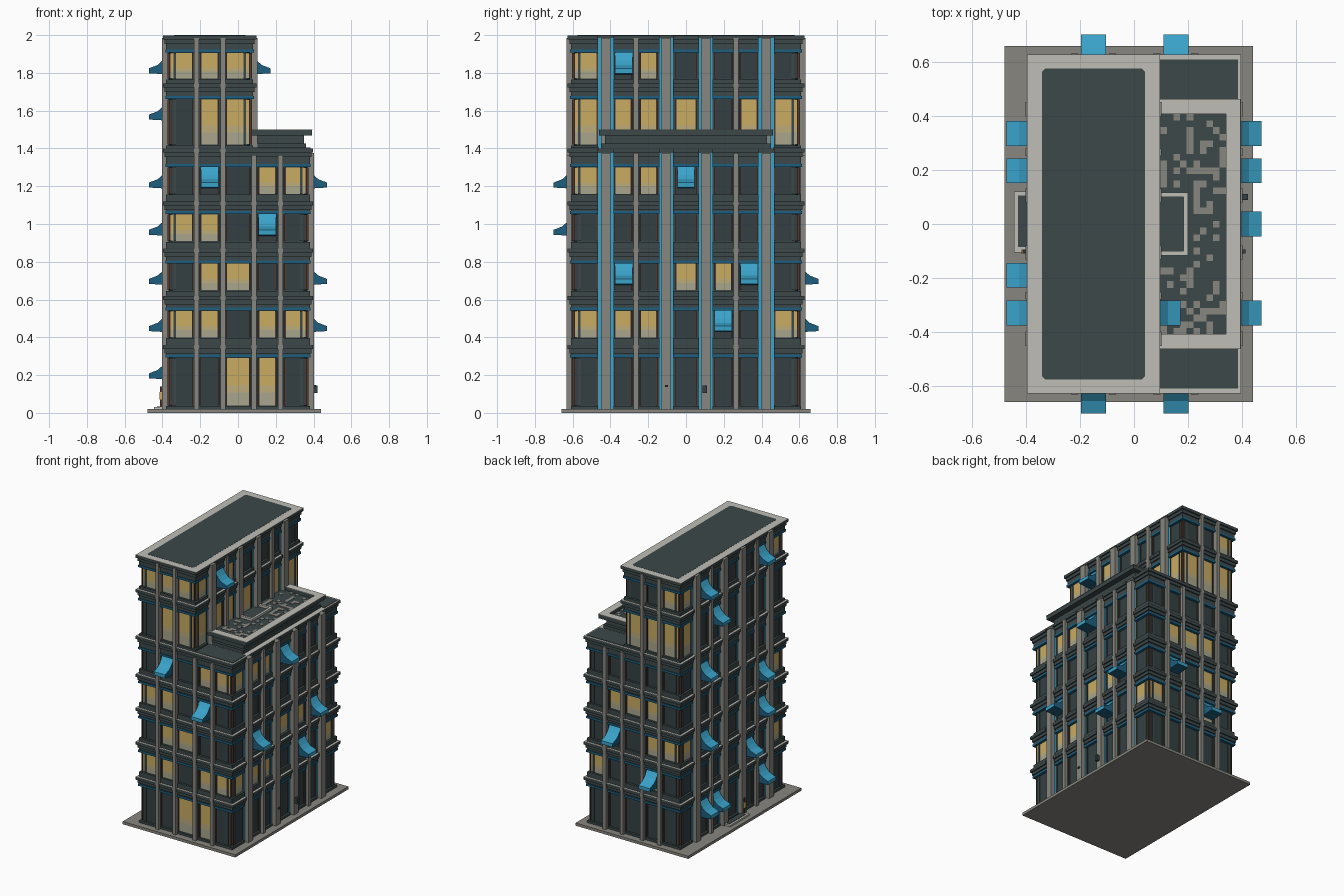
import bpy, bmesh, random
from mathutils import Matrix, Vector

if "Cube" in bpy.data.objects:
    bpy.data.objects.remove(bpy.data.objects["Cube"])

random.seed(4)


def colour(name, hexa):
    lin = [((c / 255 + 0.055) / 1.055) ** 2.4 for c in bytes.fromhex(hexa)]
    m = bpy.data.materials.new(name)
    m.diffuse_color = (*lin, 1)
    m.use_nodes = True
    m.node_tree.nodes["Principled BSDF"].inputs["Base Color"].default_value = m.diffuse_color
    return m


MAT = {k: colour(n, h) for k, n, h in [
    ("wall", "dark slate", "3C4849"), ("glass", "dark glass", "344042"),
    ("stone", "mid grey stone", "87867F"), ("cap", "light grey stone", "BFBEB7"),
    ("blue", "awning blue", "3AA3CA"), ("navy", "deep blue trim", "1D5F7E"),
    ("lit", "lit window yellow", "CAAC62"), ("mid", "lit window middle", "BCAC7A"),
    ("dim", "lit window lower", "A8A58C"), ("brown", "brown frame", "54392E")]}
parts = {}


def mesh_of(name, mat):
    return parts.setdefault(name, (bmesh.new(), mat))[0]


def box(name, mat, a, b):
    a, b = Vector(a), Vector(b)
    size = [max(abs(v), 1e-4) for v in b - a]
    bmesh.ops.create_cube(mesh_of(name, mat), size=1,
                          matrix=Matrix.Translation((a + b) / 2) @ Matrix.Diagonal((*size, 1)))


def prism(name, mat, lower, upper):
    bm = mesh_of(name, mat)
    lo, up = [bm.verts.new(p) for p in lower], [bm.verts.new(p) for p in upper]
    bm.faces.new(lo).material_index = 1      # ends take the second material, if any
    bm.faces.new(up).material_index = 1
    n = len(lo)
    for i in range(n):
        bm.faces.new((lo[i], lo[(i + 1) % n], up[(i + 1) % n], up[i]))


def on_side(side, u, d, z, x1):
    return {"front": (u, -0.63 + d, z), "back": (u, 0.63 - d, z),
            "right": (x1 - d, u, z), "left": (-0.40 + d, u, z)}[side]


def side_box(name, mat, side, u0, u1, z0, z1, d0, d1, x1=0.40):
    box(name, mat, on_side(side, u0, d0, z0, x1), on_side(side, u1, d1, z1, x1))


def core(name, mat, x1, inset, z0, z1, cut):
    """Storey block, inset from the outer line, with cut corners."""
    ax, bx, y = -0.40 + inset, x1 - inset, 0.63 - inset
    plan = [(ax + cut, -y), (bx - cut, -y), (bx, -y + cut), (bx, y - cut),
            (bx - cut, y), (ax + cut, y), (ax, y - cut), (ax, -y + cut)]
    prism(name, mat, [(*p, z0) for p in plan], [(*p, z1) for p in plan])


# Wide pilasters on the long sides stand in slots: (position, half width, slot half width)
WIDE = [(-0.425, 0.026, 0.041), (-0.105, 0.026, 0.035), (0.105, 0.026, 0.035), (0.425, 0.026, 0.041)]


def band(name, mat, x1, inset, z0, z1):
    """Band round a storey, interrupted at the slots of the long sides."""
    y = 0.63 - inset
    box(name, mat, (-0.366, -y, z0), (x1 - 0.034, y, z1))
    ends = [-y] + [c + k * s for c, _, s in WIDE for k in (-1, 1)] + [y]
    for a, b in zip(ends[::2], ends[1::2]):
        for side in ("left", "right"):
            side_box(name, mat, side, a, b, z0, z1, 0.034, inset, x1)


def awning(side, u, top, x1=0.40):
    prof = [(0.03, 0), (0.014, -0.025), (0, -0.045), (-0.025, -0.068), (-0.072, -0.086),
            (-0.072, -0.112), (0.03, -0.118)]
    prism("awnings", "blue", *[[on_side(side, u + s, d, top + z, x1) for d, z in prof]
                               for s in (-0.046, 0.046)])


# Storeys: bottom, window bottom, window top, storey top, right wall line
STOREYS = [(0.02, 0.04, 0.29, 0.36, 0.40), (0.36, 0.40, 0.54, 0.62, 0.40),
           (0.62, 0.65, 0.79, 0.87, 0.40), (0.87, 0.91, 1.05, 1.12, 0.40),
           (1.12, 1.16, 1.30, 1.40, 0.40), (1.40, 1.42, 1.66, 1.745, 0.10),
           (1.745, 1.77, 1.905, 1.999, 0.10)]
SHORT = [(-0.36, -0.24), (-0.195, -0.105), (-0.06, 0.06), (0.11, 0.20), (0.25, 0.36)]
LONG = [(-0.59, -0.47), (-0.375, -0.29), (-0.24, -0.155), (-0.053, 0.053),
        (0.155, 0.24), (0.29, 0.375), (0.47, 0.59)]
LIT = {"front": ["23", "0134", "12", "01", "34", "12", "012"],
       "right": ["", "0126", "34", "", "012", "012356", "02"],
       "back": ["", "14", "01", "123", "", "012", "0"],
       "left": ["", "0", "6", "0", "", "6", "06"]}

for f, (z0, w0, w1, z1, x1) in enumerate(STOREYS):
    core("core_walls", "wall", x1, 0.036, z0, z1 - 0.01, 0.018)
    band("storey_plinths", "wall", x1, 0.02, z0, w0 - 0.004)
    band("blue_trim", "navy", x1, 0.015, w1 + 0.002, w1 + 0.018)
    # stepped cornice widening upwards, with a thin pale top
    for a, b, inset in ((w1 + 0.018, z1 - 0.045, 0.02), (z1 - 0.045, z1 - 0.022, 0.012),
                        (z1 - 0.022, z1 - 0.002, 0.003)):
        band("cornices", "wall", x1, inset, a, b)
    if f in (4, 6):     # the two roof levels are closed
        box("roof_rims", "cap", (-0.397, -0.627, z1 - 0.003), (x1 - 0.003, 0.627, z1))
    else:
        band("cornice_caps", "cap", x1, 0.003, z1 - 0.002, z1)
    # windows, frames and the piers between them
    for side in LIT:
        bays = LONG if side in ("right", "left") else SHORT
        if bays is SHORT and x1 < 0.2:
            bays = SHORT[:3]
        for i, (a, b) in enumerate(bays):
            def plate(name, mat, u0, u1, za, zb, d, back=0.037):
                side_box(name, mat, side, u0, u1, za, zb, back, d, x1)
            if str(i) in LIT[side][f]:
                s, t = w0 + (w1 - w0) * 0.27, w0 + (w1 - w0) * 0.42
                plate("lit_panes", "lit", a, b, t, w1, 0.031)
                plate("lit_panes_middle", "mid", a, b, s, t, 0.031)
                plate("lit_panes_lower", "dim", a, b, w0, s, 0.031)
            else:
                plate("dark_panes", "glass", a, b, w0, w1, 0.031)
            for u in (a, b):
                plate("window_frames", "brown", u - 0.003, u + 0.003, w0, w1, 0.027)
            if i in (0, len(bays) - 1):      # corner bays have a mullion near the corner
                m = a + 0.025 if i == 0 else b - 0.025
                plate("corner_mullions", "wall", m - 0.007, m + 0.007, w0, w1, 0.026)
            if i and bays is SHORT:
                plate("piers", "wall", bays[i - 1][1] + 0.006, a - 0.006, z0, w1 + 0.01, 0.02)

# Vertical pilasters, the wide ones in slots with a blue back
for side in ("front", "back"):
    for u, top in ((-0.22, 1.985), (-0.08, 1.985), (0.085, 1.365), (0.225, 1.365)):
        side_box("pilasters", "stone", side, u - 0.013, u + 0.013, 0.02, top, 0.04, -0.002)
for side, z0, z1, x1 in (("right", 0.02, 1.375, 0.40), ("right", 1.40, 1.985, 0.10),
                         ("left", 0.02, 1.985, 0.40)):
    for c, w, slot in WIDE:
        side_box("pilasters", "stone", side, c - w, c + w, z0, z1, 0.04, -0.002, x1)
        side_box("slot_backs", "blue", side, c - slot, c + slot, z0, z1, 0.037, 0.029, x1)
    for s in (-1, 1):
        side_box("pilasters", "stone", side, s * 0.251, s * 0.279, z0, z1, 0.04, -0.002, x1)
        side_box("piers", "wall", side, s * 0.246, s * 0.284, z0, z1, 0.04, 0.02, x1)

# Awnings: side, position, storey
for side, u, f in [("front", -0.15, 4), ("front", 0.155, 3), ("back", 0.155, 2), ("back", -0.15, 1),
                   ("right", -0.33, 6), ("right", 0, 4), ("right", -0.33, 2), ("right", 0.335, 2),
                   ("right", 0.197, 1), ("left", 0.335, 6), ("left", -0.33, 6), ("left", 0.197, 5),
                   ("left", 0.335, 4), ("left", -0.33, 3), ("left", -0.33, 2), ("left", 0.335, 2),
                   ("left", -0.19, 1), ("left", 0.335, 0), ("left", 0.197, 0), ("left", -0.33, 0)]:
    awning(side, u, STOREYS[f][2] + 0.005, STOREYS[f][4])

# Ground slab and tower roof
box("ground_slab", "stone", (-0.48, -0.66, 0), (0.44, 0.66, 0.02))
plan = [(-0.33, -0.575), (0.03, -0.575), (0.04, -0.565), (0.04, 0.565),
        (0.03, 0.575), (-0.33, 0.575), (-0.34, 0.565), (-0.34, -0.565)]
prism("tower_roof", "wall", [(*p, 1.995) for p in plan], [(*p, 2.0) for p in plan])

# Lower roof panels and the terrace
for s in (-1, 1):
    box("lower_roof_panels", "wall", (0.08, s * 0.46, 1.395), (0.385, s * 0.61, 1.404))
box("terrace_base", "wall", (0.07, -0.45, 1.40), (0.36, 0.45, 1.425))
box("terrace_base", "wall", (0.07, -0.43, 1.425), (0.35, 0.43, 1.472))


def frame(name, mat, x0, x1, y, t, z0, z1):
    box(name, mat, (x1 - t, -y, z0), (x1, y, z1))
    for s in (-1, 1):
        box(name, mat, (x0, s * y, z0), (x1 - t, s * (y - t), z1))


frame("terrace_parapet", "wall", 0.07, 0.392, 0.46, 0.05, 1.468, 1.497)
frame("terrace_parapet_cap", "cap", 0.07, 0.395, 0.463, 0.055, 1.497, 1.5)
frame("terrace_door_kerb", "cap", 0.07, 0.20, 0.117, 0.017, 1.47, 1.488)
for i in range(10):
    for j in range(33):
        x, y = 0.098 + i * 0.0243, -0.41 + j * 0.0248
        if not (x < 0.2 and abs(y + 0.012) < 0.14) and random.random() < 0.28:
            box("terrace_tiles", "stone", (x, y, 1.47), (x + 0.0243, y + 0.0248, 1.475))

# Entrance step with lamps on the left, small wall fittings on the right
box("entrance_step", "cap", (-0.445, -0.105, 0.02), (-0.39, 0.12, 0.032))
box("entrance_mat", "wall", (-0.43, -0.085, 0.03), (-0.39, 0.105, 0.035))
box("entrance_lamp", "brown", (-0.412, -0.108, 0.03), (-0.40, -0.096, 0.14))
box("entrance_lamp_glow", "lit", (-0.416, -0.11, 0.07), (-0.402, -0.094, 0.11))
box("wall_fitting", "glass", (0.40, 0.088, 0.105), (0.422, 0.112, 0.145))
box("wall_fitting", "glass", (0.40, -0.11, 0.137), (0.412, -0.095, 0.147))

# Turn every part into an object
for name, (bm, mat) in parts.items():
    bmesh.ops.recalc_face_normals(bm, faces=bm.faces)
    me = bpy.data.meshes.new(name)
    me.materials.append(MAT[mat])
    if name == "awnings":                    # sides and underside are darker
        me.materials.append(MAT["navy"])
    for face in bm.faces:
        if name != "awnings":
            face.material_index = 0
        elif face.normal.z < -0.5:
            face.material_index = 1
    bm.to_mesh(me)
    bm.free()
    bpy.context.collection.objects.link(bpy.data.objects.new(name, me))
